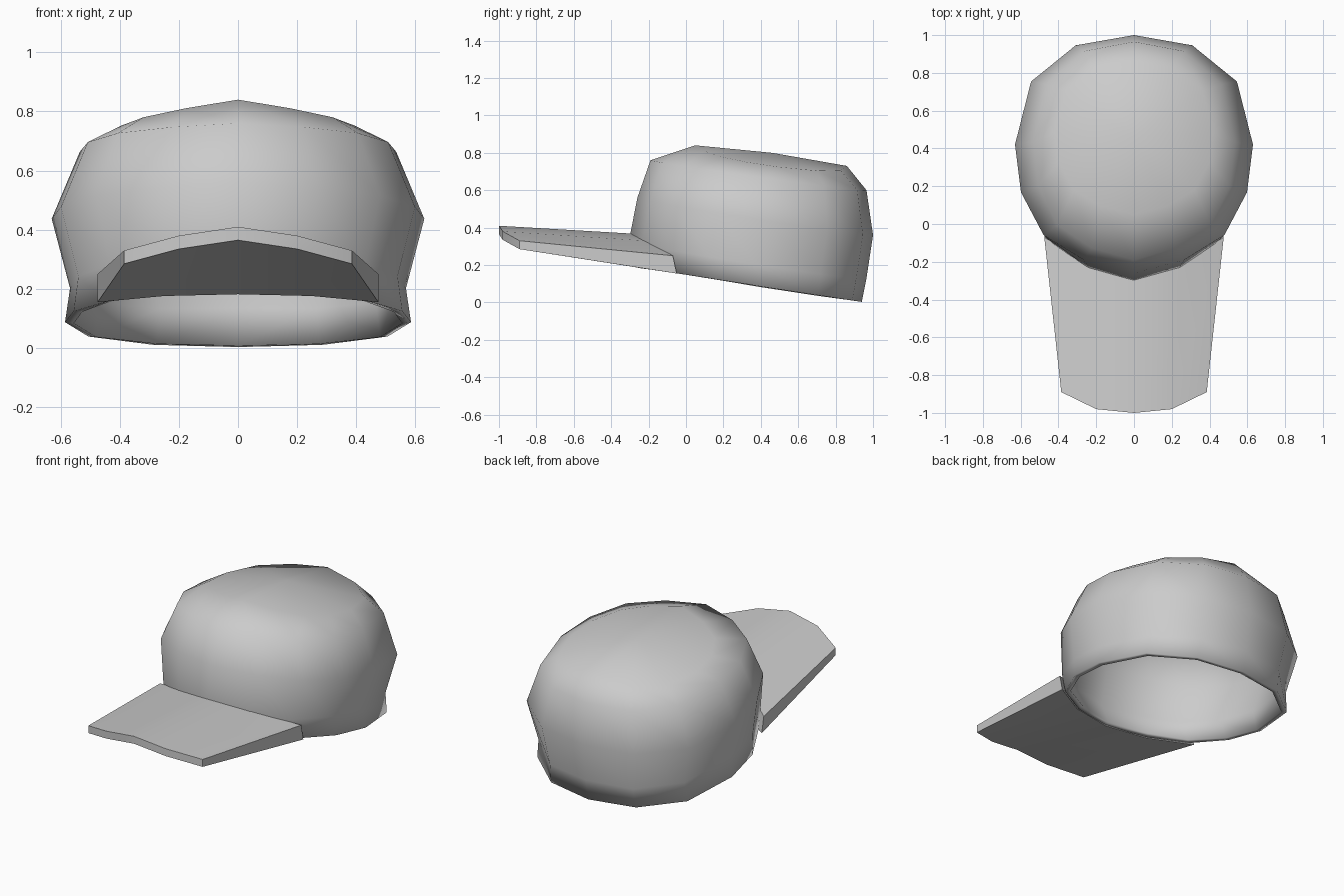
import bpy, bmesh, math

if "Cube" in bpy.data.objects:
    bpy.data.objects.remove(bpy.data.objects["Cube"])


def mirrored(half):
    """Half outline (back to front, x >= 0) -> full closed outline."""
    return half + [(-p[0], *p[1:]) for p in half[-2:0:-1]]


def make(name, bm, angle):
    bmesh.ops.recalc_face_normals(bm, faces=bm.faces)
    mesh = bpy.data.meshes.new(name)
    bm.to_mesh(mesh)
    bm.free()
    ob = bpy.data.objects.new(name, mesh)
    bpy.context.collection.objects.link(ob)
    bpy.ops.object.select_all(action='DESELECT')
    ob.select_set(True)
    bpy.context.view_layer.objects.active = ob
    bpy.ops.object.shade_smooth_by_angle(angle=math.radians(angle))
    return ob


# Crown: tilted 14-sided rings, rim to top
# outline: x as share of half width, depth from front (0) to back (1)
outline = mirrored([(0, 1), (.49, .957), (.865, .805), (1, .54),
                    (.95, .34), (.76, .16), (.42, .055), (0, 0)])
# front y, front z, back y, back z, half width, droop at the sides
rings = [(-.25, .187, .94, .003, .585, 0),
         (-.305, .33, .965, .13, .568, .02),
         (-.26, .56, 1.0, .36, .63, .015),
         (-.19, .76, .965, .60, .535, .01),
         (.05, .84, .86, .73, .42, .055)]
bm = bmesh.new()
loops = []
for fy, fz, by, bz, hx, droop in rings:
    loops.append([bm.verts.new((u * hx, fy + (by - fy) * t,
                                fz + (bz - fz) * t - droop * abs(u)))
                  for u, t in outline])
n = len(outline)
for a, b in zip(loops, loops[1:]):
    for i in range(n):
        j = (i + 1) % n
        bm.faces.new((a[i], a[j], b[j], b[i]))
top = bm.verts.new((0, .46, .80))
for i in range(n):
    bm.faces.new((loops[-1][i], loops[-1][(i + 1) % n], top))
bmesh.ops.recalc_face_normals(bm, faces=bm.faces)
if top.normal.z < 0:
    bmesh.ops.reverse_faces(bm, faces=bm.faces)
crown = make("crown", bm, 75)
shell = crown.modifiers.new("thickness", 'SOLIDIFY')
shell.thickness = .03
shell.offset = -1

# Brim: arched wedge, each column = front top, back top, back bottom, front bottom
columns = [
    [(0, -1, .41), (0, -.285, .368), (0, -.24, .182), (0, -1, .365)],
    [(.2, -.98, .38), (.25, -.215, .33), (.25, -.19, .176), (.2, -.98, .335)],
    [(.385, -.89, .33), (.475, -.07, .25), (.475, -.05, .155), (.385, -.89, .285)]]
columns = [[(-x, y, z) for x, y, z in c] for c in columns[:0:-1]] + columns
bm = bmesh.new()
cols = [[bm.verts.new(p) for p in c] for c in columns]
for a, b in zip(cols, cols[1:]):
    for i in range(4):
        j = (i + 1) % 4
        bm.faces.new((a[i], a[j], b[j], b[i]))
bm.faces.new(cols[0])
bm.faces.new(cols[-1])
make("brim", bm, 50)
